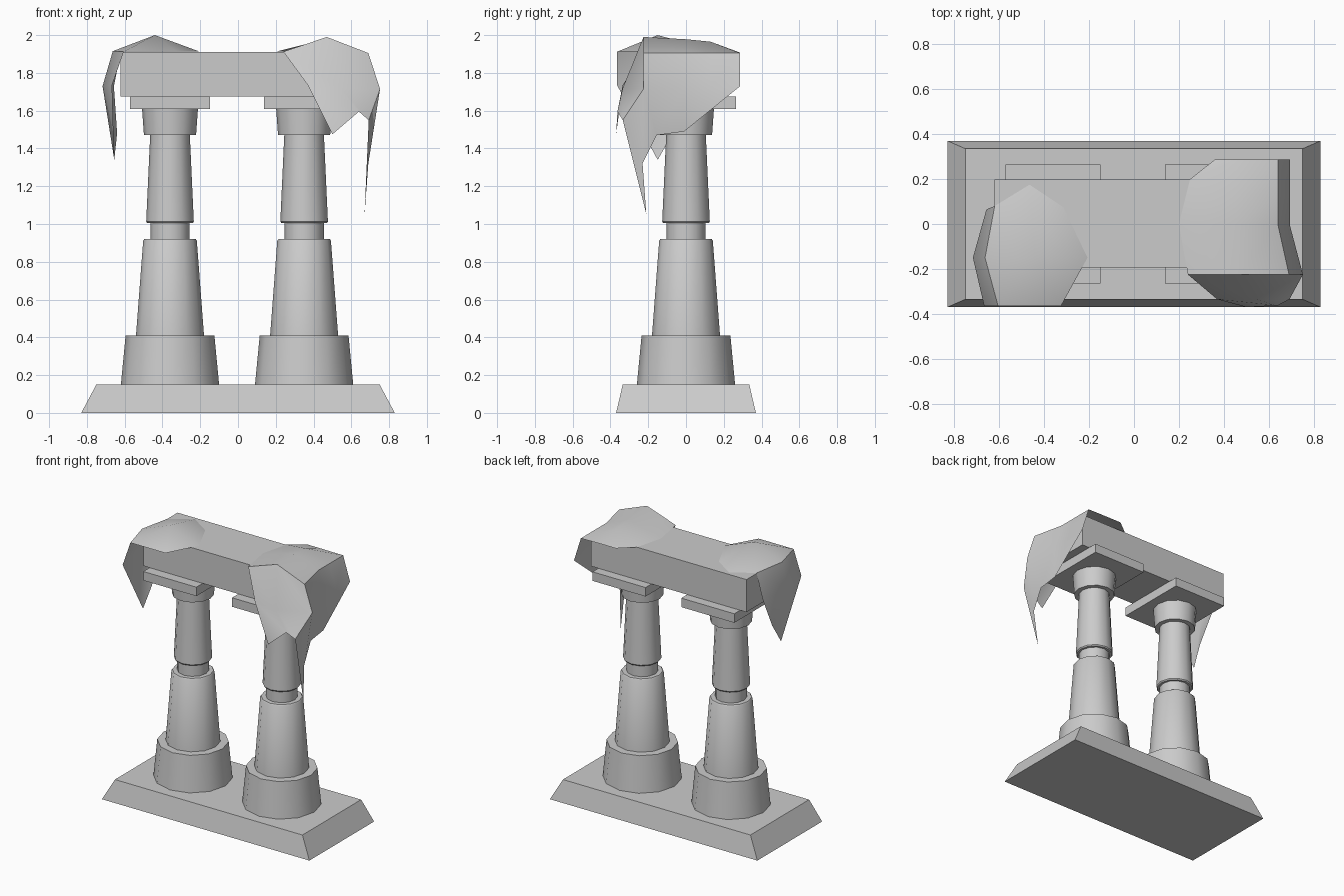
import bpy, bmesh, math

if "Cube" in bpy.data.objects:
    bpy.data.objects.remove(bpy.data.objects["Cube"])


def finish(name, bm, angle=None):
    bmesh.ops.remove_doubles(bm, verts=bm.verts, dist=0.0005)
    bmesh.ops.recalc_face_normals(bm, faces=bm.faces)
    me = bpy.data.meshes.new(name)
    bm.to_mesh(me)
    bm.free()
    ob = bpy.data.objects.new(name, me)
    bpy.context.collection.objects.link(ob)
    if angle:
        bpy.ops.object.select_all(action='DESELECT')
        ob.select_set(True)
        bpy.context.view_layer.objects.active = ob
        bpy.ops.object.shade_smooth_by_angle(angle=math.radians(angle))
    return ob


def block(name, x0, x1, y0, y1, z0, z1, inset=(0, 0)):
    """Box whose top may be inset in x and y."""
    bm = bmesh.new()
    bmesh.ops.create_cube(bm, size=1)
    for v in bm.verts:
        top = v.co.z > 0
        ix, iy = inset if top else (0, 0)
        v.co = (x1 - ix if v.co.x > 0 else x0 + ix,
                y1 - iy if v.co.y > 0 else y0 + iy,
                z1 if top else z0)
    return finish(name, bm)


def lathe(name, cx, profile, sides=12):
    bm = bmesh.new()
    rings = [[bm.verts.new((cx + r * math.cos(2 * math.pi * i / sides),
                            r * math.sin(2 * math.pi * i / sides), z))
              for i in range(sides)] for r, z in profile]
    for a, b in zip(rings, rings[1:]):
        for i in range(sides):
            j = (i + 1) % sides
            bm.faces.new((a[i], a[j], b[j], b[i]))
    bm.faces.new(rings[0])
    bm.faces.new(rings[-1])
    return finish(name, bm, 35)


def cloth(name, grids, polys):
    """Thin sheet from grids of rows plus loose polygons, welded together."""
    bm = bmesh.new()

    def face(pts):
        pts = [p for i, p in enumerate(pts) if p != pts[i - 1]]
        if len(pts) > 2:
            bm.faces.new([bm.verts.new(p) for p in pts])

    for rows in grids:
        for a, b in zip(rows, rows[1:]):
            for i in range(len(a) - 1):
                face([a[i], a[i + 1], b[i + 1], b[i]])
    for p in polys:
        face(p)
    return finish(name, bm, 40)


# plinth and lintel
block("plinth", -.83, .83, -.37, .37, 0, .15, (.08, .035))
block("lintel", -.622, .622, -.193, .198, 1.675, 1.91)

# two columns with cap slabs
PROFILE = [(.26, .15), (.235, .41), (.18, .41), (.142, .912), (.136, .92),
           (.104, .92), (.104, 1.005), (.12, 1.005), (.126, 1.013),
           (.105, 1.47), (.138, 1.47), (.148, 1.61)]
for side, cx in (("left", -.36), ("right", .35)):
    lathe(side + "_column", cx, PROFILE)
    block(side + "_cap_slab", cx - .212, cx + .212, -.265, .265, 1.61, 1.675)

# left drape: domed top fan, then a pointed flap off the end
apex = (-.44, -.15, 2.0)
end = [(-.62, .08, 1.912), (-.663, -.15, 1.915), (-.605, -.365, 1.912)]
mid = [(-.657, .065, 1.73), (-.717, -.15, 1.73), (-.667, -.365, 1.735)]
low, tip = (-.64, -.07, 1.48), (-.655, -.15, 1.34)
ring = end + [(-.325, -.365, 1.912), (-.207, -.15, 1.914),
              (-.315, .075, 1.912), (-.465, .175, 1.912)]
fan = [[apex, ring[i - 1], ring[i]] for i in range(len(ring))]
cloth("left_drape", [[end, mid]],
      fan + [[mid[0], mid[1], low], [mid[1], tip, low], [mid[1], mid[2], tip]])

# right drape: domed top, front flap, side flap and a long hanging point
L, P, R = (.24, -.225, 1.912), (.47, -.225, 1.99), (.69, -.225, 1.905)
top = [[L, P, R],
       [(.2, 0, 1.912), (.46, 0, 1.978), (.64, 0, 1.905)],
       [(.25, .2, 1.912), (.46, .13, 1.965), (.64, .13, 1.905)],
       [(.36, .287, 1.907), (.46, .287, 1.907), (.64, .287, 1.905)]]
corner = (.752, -.225, 1.715)
hem = (.692, -.335, 1.55)
front = [[L, P, R],
         [(.37, -.335, 1.735), (.54, -.335, 1.72), corner],
         [(.5, -.37, 1.475), (.64, -.363, 1.595), hem]]
s0, s1 = (.695, .287, 1.73), (.695, -.01, 1.715)
l0, l1 = (.69, -.01, 1.49), (.69, -.155, 1.47)
side = [[top[3][2], top[2][2], top[1][2], R],
        [s0, (.695, .13, 1.722), s1, corner]]
cloth("right_drape", [top, front, side],
      [[s0, side[1][1], l0], [side[1][1], s1, l0], [s1, corner, l1, l0],
       [corner, hem, (.69, -.23, 1.32), l1],
       [hem, (.67, -.21, 1.05), (.69, -.23, 1.32)]])
